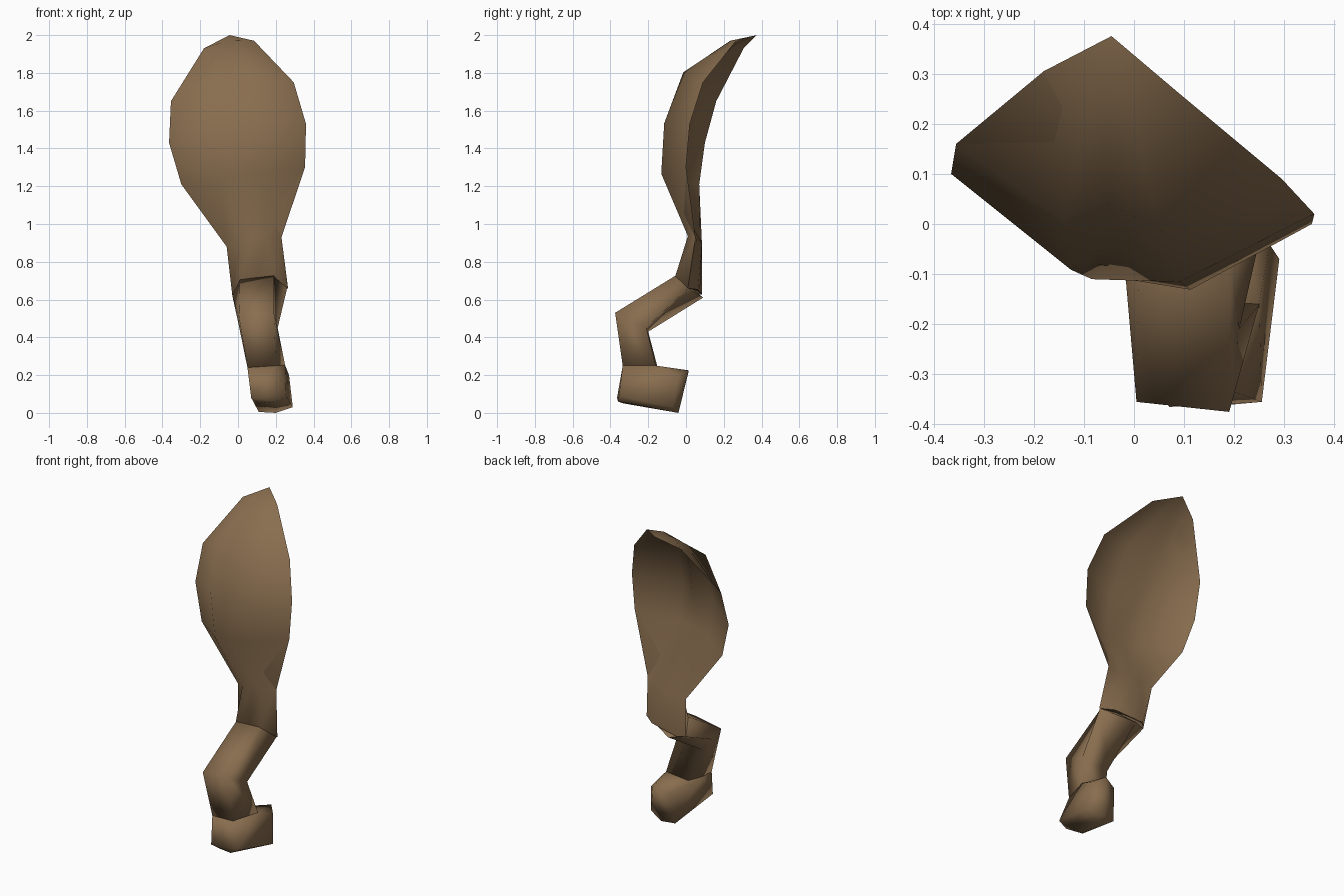
import bpy, bmesh, math
from mathutils import Vector

cube = bpy.data.objects.get("Cube")
if cube:
    bpy.data.objects.remove(cube, do_unlink=True)

brown = bpy.data.materials.new("warm brown")
brown.use_nodes = True
colour = (0.25, 0.155, 0.078, 1)
brown.diffuse_color = colour
brown.node_tree.nodes["Principled BSDF"].inputs["Base Color"].default_value = colour


def finish(name, bm, angle):
    """Turn a bmesh into a smooth-shaded object."""
    bmesh.ops.remove_doubles(bm, verts=bm.verts, dist=0.001)
    bmesh.ops.recalc_face_normals(bm, faces=bm.faces)
    mesh = bpy.data.meshes.new(name)
    bm.to_mesh(mesh)
    bm.free()
    mesh.materials.append(brown)
    obj = bpy.data.objects.new(name, mesh)
    bpy.context.collection.objects.link(obj)
    bpy.ops.object.select_all(action='DESELECT')
    obj.select_set(True)
    bpy.context.view_layer.objects.active = obj
    bpy.ops.object.shade_smooth_by_angle(angle=math.radians(angle))


def loft(name, sections, angle):
    """Skin a row of closed cross-sections and cap both ends."""
    bm = bmesh.new()
    rings = [[bm.verts.new(p) for p in s] for s in sections]
    for a, b in zip(rings, rings[1:]):
        for i in range(len(a)):
            j = (i + 1) % len(a)
            bm.faces.new((a[i], a[j], b[j], b[i]))
    bm.faces.new(rings[0])
    bm.faces.new(rings[-1])
    finish(name, bm, angle)


def leaf_section(left, right, bulge, rise, thick, groove, lobes=(0.33, 0.63)):
    """Cupped section: two forward lobes with a groove between them."""
    left, right = Vector(left), Vector(right)
    front, back = [], []
    for t, depth in ((lobes[0], 1), (0.46, groove), (lobes[1], 1)):
        p = left.lerp(right, t) + Vector((0, -bulge * depth, rise))
        front.append(p)
        back.append(p + Vector((0, thick, -thick * 0.6)))
    return [left] + front + [right] + back[::-1]


# Leaf-shaped blade running down into the neck
tip = (-0.045, 0.375, 2.0)
blade_rows = [
    ((-0.03, 0.045, 0.62), (0.265, 0.01, 0.66), 0.075, 0.075, 0.12, 1, (0.13, 0.75)),
    ((-0.06, 0.085, 0.88), (0.23, 0.05, 0.93), 0.05, 0.02, 0.05, 0.7, (0.25, 0.72)),
    ((-0.30, 0.07, 1.21), (0.355, 0.0, 1.30), 0.157, 0.0, 0.02, 0.96),
    ((-0.365, 0.10, 1.43), (0.36, 0.02, 1.53), 0.165, 0.04, 0.02, 0.6),
    ((-0.355, 0.16, 1.65), (0.295, 0.09, 1.75), 0.13, 0.09, 0.02, 0.65),
    ((-0.18, 0.305, 1.93), (0.085, 0.265, 1.97), 0.045, 0.015, 0.015, 0.8),
    (tip, tip, 0, 0, 0, 0),
]
loft("leaf_blade", [leaf_section(*row) for row in blade_rows], 110)

# Bent arm: front left, front right, back right, back left and left corners
arm_sections = [
    ((0.01, -0.035, 0.705), (0.19, -0.05, 0.73), (0.26, 0.01, 0.66),
     (0.06, 0.09, 0.61), (-0.03, 0.045, 0.62)),
    ((0.005, -0.355, 0.51), (0.19, -0.375, 0.53), (0.21, -0.21, 0.45),
     (0.03, -0.20, 0.43), (0.003, -0.28, 0.47)),
    ((0.05, -0.325, 0.24), (0.20, -0.335, 0.25), (0.25, -0.16, 0.25),
     (0.09, -0.15, 0.24), (0.055, -0.24, 0.24)),
]
loft("bent_arm", arm_sections, 100)

# Foot turned back under the arm
bm = bmesh.new()
foot_points = list(arm_sections[-1]) + [
    (0.07, -0.365, 0.08), (0.20, -0.36, 0.06), (0.11, -0.33, 0.05), (0.255, -0.355, 0.09),
    (0.11, -0.05, 0.005), (0.20, -0.04, 0.0), (0.29, -0.07, 0.03),
    (0.27, -0.04, 0.20), (0.22, 0.015, 0.225), (0.13, -0.02, 0.20),
]
for p in foot_points:
    bm.verts.new(p)
hull = bmesh.ops.convex_hull(bm, input=bm.verts)
bmesh.ops.delete(bm, geom=hull["geom_interior"], context='VERTS')
finish("foot", bm, 85)
